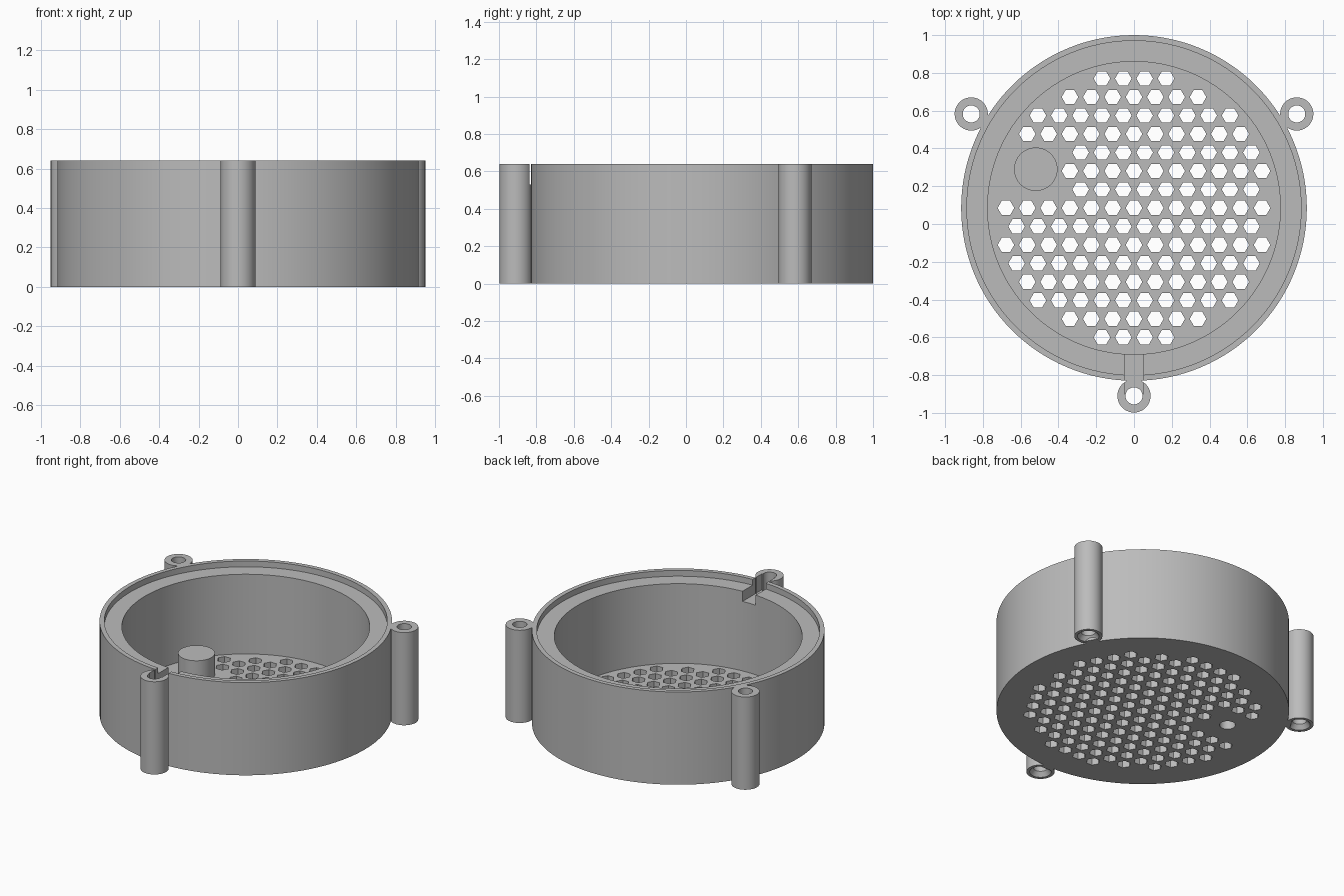
import bpy, bmesh, math
from mathutils import Matrix, Vector

if "Cube" in bpy.data.objects:
    bpy.data.objects.remove(bpy.data.objects["Cube"])

CY, H, FLOOR = 0.085, 0.64, 0.05      # bowl centre, height, floor thickness
PITCH, HEX_R = 0.113, 0.044
POST = Vector((-0.52, 0.29, 0))

grey = bpy.data.materials.new("plastic grey")
grey.use_nodes = True
grey.diffuse_color = (0.5, 0.5, 0.5, 1)
grey.node_tree.nodes["Principled BSDF"].inputs["Base Color"].default_value = (0.5, 0.5, 0.5, 1)


def to_object(name, bm):
    bmesh.ops.recalc_face_normals(bm, faces=bm.faces)
    mesh = bpy.data.meshes.new(name)
    bm.to_mesh(mesh)
    bm.free()
    mesh.materials.append(grey)
    ob = bpy.data.objects.new(name, mesh)
    bpy.context.collection.objects.link(ob)
    return ob


def lathe(name, profile, x, y, steps):
    """Spin an (r, z) outline around a vertical axis at x, y."""
    bm = bmesh.new()
    verts = [bm.verts.new((r, 0, z)) for r, z in profile]
    edges = [bm.edges.new(p) for p in zip(verts, verts[1:])]
    bmesh.ops.spin(bm, geom=verts + edges, cent=(0, 0, 0), axis=(0, 0, 1),
                   angle=math.tau, steps=steps)
    bmesh.ops.remove_doubles(bm, verts=bm.verts, dist=1e-5)
    bmesh.ops.translate(bm, verts=bm.verts, vec=(x, y, 0))
    return to_object(name, bm)


def prism(bm, x, y, z0, z1, r, sides):
    bmesh.ops.create_cone(bm, cap_ends=True, segments=sides, radius1=r, radius2=r, depth=z1 - z0,
                          matrix=Matrix.Translation((x, y, (z0 + z1) / 2)))


def box(bm, matrix, size):
    bmesh.ops.create_cube(bm, size=1, matrix=matrix @ Matrix.Diagonal((*size, 1)))


def combine(target, other, operation):
    mod = target.modifiers.new(operation, 'BOOLEAN')
    mod.operation, mod.solver, mod.object = operation, 'EXACT', other
    bpy.context.view_layer.objects.active = target
    bpy.ops.object.modifier_apply(modifier=mod.name)
    bpy.data.objects.remove(other)


# Bowl with a stepped rim
housing = lathe("housing", [(0, 0), (0.915, 0), (0.915, H), (0.885, H), (0.885, H - 0.04),
                            (0.775, H - 0.04), (0.775, FLOOR), (0, FLOOR)], 0, CY, 128)

# Post standing on the floor
bm = bmesh.new()
prism(bm, POST.x, POST.y, FLOOR / 2, 0.2, 0.115, 48)
combine(housing, to_object("post", bm), 'UNION')

# Three screw tubes, countersunk below, each with a short web to the wall
for degrees in (30, 150, 270):
    turn = Matrix.Translation((0, CY, 0)) @ Matrix.Rotation(math.radians(degrees), 4, 'Z')
    bm = bmesh.new()
    box(bm, turn @ Matrix.Translation((0.922, 0, H / 2)), (0.04, 0.08, H))
    combine(housing, to_object("web", bm), 'UNION')
    spot = turn @ Vector((0.995, 0, 0))
    tube = lathe("screw_tube", [(0.068, 0), (0.088, 0), (0.088, H), (0.045, H),
                                (0.045, 0.03), (0.068, 0)], spot.x, spot.y, 40)
    combine(housing, tube, 'UNION')

# Cutter: hexagon grille, blind hole under the post, cable slot at the front
bm = bmesh.new()
for row in range(-7, 8):
    for col in range(-7, 8):
        p = Vector(((col + 0.5 * (row % 2)) * PITCH, CY + row * PITCH * math.sqrt(0.75), 0))
        if (p - Vector((0, CY, 0))).length < 0.72 and (p - POST).length > 0.17:
            verts_before = len(bm.verts)
            prism(bm, 0, 0, -0.1, FLOOR + 0.1, HEX_R, 6)
            bm.verts.ensure_lookup_table()
            new = bm.verts[verts_before:]
            bmesh.ops.rotate(bm, verts=new, cent=(0, 0, 0),
                             matrix=Matrix.Rotation(math.radians(30), 3, 'Z'))
            bmesh.ops.translate(bm, verts=new, vec=p)
prism(bm, POST.x, POST.y, -0.1, 0.15, 0.05, 32)
box(bm, Matrix.Translation((0, -0.775, 0.63)), (0.1, 0.25, 0.2))
combine(housing, to_object("cutter", bm), 'DIFFERENCE')

# Smooth walls with sharp edges
bpy.ops.object.select_all(action='DESELECT')
housing.select_set(True)
bpy.context.view_layer.objects.active = housing
bpy.ops.object.shade_smooth_by_angle(angle=math.radians(30))
